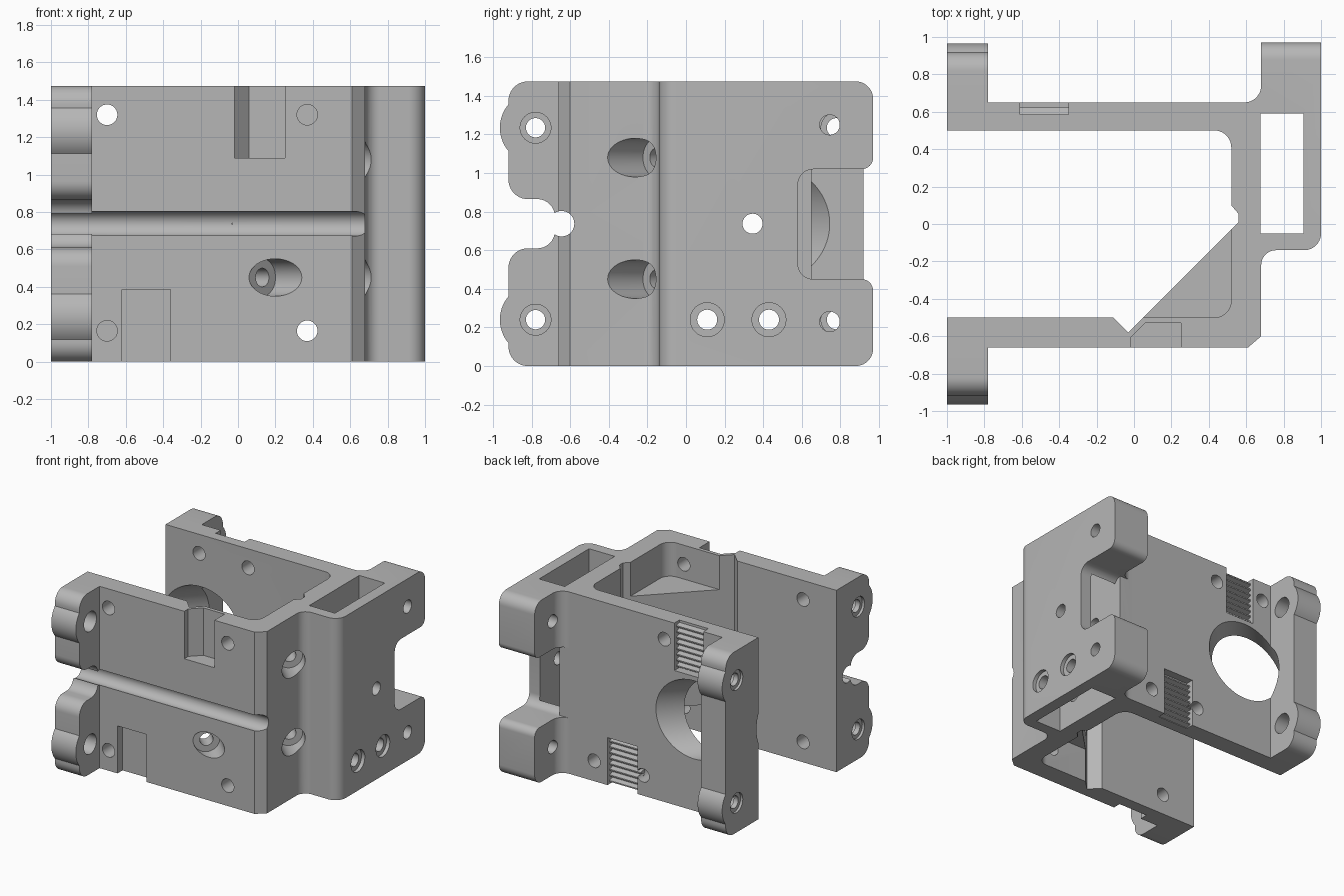
import bpy, bmesh
from math import sin, cos, radians, sqrt
from mathutils import Vector, Matrix

cube = bpy.data.objects.get("Cube")
if cube:
    bpy.data.objects.remove(cube, do_unlink=True)

H = 1.475
MID = H / 2

grey = bpy.data.materials.new("grey_plastic")
grey.use_nodes = True
grey.diffuse_color = (0.47, 0.47, 0.47, 1)
grey.node_tree.nodes["Principled BSDF"].inputs["Base Color"].default_value = (0.47, 0.47, 0.47, 1)


def make_object(name, bm):
    bmesh.ops.recalc_face_normals(bm, faces=bm.faces)
    mesh = bpy.data.meshes.new(name)
    bm.to_mesh(mesh)
    bm.free()
    mesh.materials.append(grey)
    ob = bpy.data.objects.new(name, mesh)
    bpy.context.collection.objects.link(ob)
    return ob


def prism(name, pts, axis, lo, hi):
    """Extrude a flat outline: axis z takes (x, y) points, axis x takes (y, z)."""
    bm = bmesh.new()
    place = (lambda a, b, t: (a, b, t)) if axis == "z" else (lambda a, b, t: (t, a, b))
    face = bm.faces.new([bm.verts.new(place(a, b, lo)) for a, b in pts])
    out = bmesh.ops.extrude_face_region(bm, geom=[face])
    verts = [g for g in out["geom"] if isinstance(g, bmesh.types.BMVert)]
    bmesh.ops.translate(bm, verts=verts, vec=place(0, 0, hi - lo))
    return make_object(name, bm)


def box(name, x0, x1, y0, y1, z0, z1):
    return prism(name, [(x0, y0), (x1, y0), (x1, y1), (x0, y1)], "z", z0, z1)


def rod(name, start, end, r, sides=40, stretch=1):
    """Cylinder between two points, optionally stretched in height."""
    a, b = Vector(start), Vector(end)
    d = b - a
    bm = bmesh.new()
    bmesh.ops.create_cone(bm, cap_ends=True, segments=sides, radius1=r, radius2=r, depth=d.length)
    turn = Vector((0, 0, 1)).rotation_difference(d).to_matrix().to_4x4()
    bmesh.ops.transform(bm, verts=bm.verts, matrix=Matrix.Translation((a + b) / 2)
                        @ Matrix.Diagonal((1, 1, stretch, 1)) @ turn)
    return make_object(name, bm)


def arc(cx, cy, r, a0, a1, n=10):
    return [(cx + r * cos(radians(a0 + (a1 - a0) * i / n)),
             cy + r * sin(radians(a0 + (a1 - a0) * i / n))) for i in range(n + 1)]


def combine(ob, parts, operation):
    """Apply booleans and drop the helper parts."""
    for part in parts:
        m = ob.modifiers.new(part.name, "BOOLEAN")
        m.operation, m.solver, m.object = operation, "EXACT", part
        part.hide_render = True
    bpy.context.view_layer.update()
    deps = bpy.context.evaluated_depsgraph_get()
    mesh = bpy.data.meshes.new_from_object(ob.evaluated_get(deps))
    ob.modifiers.clear()
    ob.data = mesh
    for part in parts:
        bpy.data.objects.remove(part, do_unlink=True)


# Three walls with the diagonal motor face between two relief notches
body = prism("bracket_body", [(-1, -.66), (.61, -.66), (.68, -.6), (.68, .65), (-1, .65), (-1, .5)]
             + arc(.43, .41, .09, 90, 0)
             + [(.52, .1), (.58, .03), (-.03, -.58), (-.11, -.5), (-1, -.5)], "z", 0, H)

# Side channel block: plan outline crossed with its notched side outline
channel = prism("side_channel", [(.56, -.22)] + arc(.76, -.22, .08, 180, 90)
                + arc(.91, -.05, .09, -90, 0) + [(1, .97), (.68, .97)]
                + arc(.59, .74, .09, 0, -90) + [(.56, .65)], "z", 0, H)
side = ([(-.4, 0)] + arc(.88, .09, .09, -90, 0) + arc(.91, .39, .06, 0, 90)
        + arc(.66, .53, .08, 270, 180) + arc(.66, .94, .08, 180, 90)
        + arc(.91, 1.08, .06, -90, 0) + arc(.88, H - .09, .09, 0, 90) + [(-.4, H)])
combine(channel, [prism("side_outline", side, "x", .4, 1.2)], "INTERSECT")

# Hinge lugs: split pair in front, one full-height lug behind
edge = ([(-.58, H), (-.82, H)] + arc(-.82, H - .1, .1, 90, 180)
        + arc(-.78, 1.235, .185, 139, 221, 16))
upper = edge + arc(-.82, .965, .1, 180, 270) + arc(-.77, .775, .09, 90, 10) + [(-.66, .79), (-.58, .79)]
flip = lambda pts: [(a, H - b) for a, b in reversed(pts)]
back = [(-a, b) for a, b in edge + flip(edge)]
lugs = [prism("front_lug_upper", upper, "x", -1, -.78),
        prism("front_lug_lower", flip(upper), "x", -1, -.78),
        prism("back_lug", back, "x", -1, -.78)]
combine(body, [channel] + lugs, "UNION")

cuts = [box("channel_hollow", .675, .905, -.05, .59, -.1, H + .1),
        rod("front_groove", (-1.1, -.645, MID), (.7, -.645, MID), .066)]

# Triangular recesses above and below the motor face
tri = [(.52, .0)] + arc(.43, -.41, .09, 0, -90) + [(.05, -.5), (0, -.5), (.45, 0)]
cuts += [prism("upper_recess", tri, "z", 1.2, H + .1), prism("lower_recess", tri, "z", -.1, .275)]

# Oblique window through the back wall
cuts.append(rod("back_window", (-.93, .25, MID), (-.13, 1.05, MID), .244, 64, 1.3))

# Pockets in the walls
cuts += [prism("front_upper_pocket", [(-.02, -.8), (.25, -.8), (.25, -.53), (.06, -.53), (-.02, -.61)],
               "z", 1.09, H + .1),
         box("front_lower_pocket", -.62, -.36, -.8, -.595, -.1, .385),
         box("back_upper_pocket", -.61, -.35, .585, .8, 1.09, H + .1),
         box("back_lower_pocket", -.02, .25, .585, .8, -.1, .385)]

# Straight screw holes through front and back walls
for x, z in [(-.7, 1.32), (.37, 1.32), (-.7, .165), (.37, .165)]:
    cuts.append(rod("front_hole", (x, -.8, z), (x, -.4, z), .055, 32))
for x, z in [(-.7, 1.32), (-.26, 1.32), (-.07, .165), (.37, .165)]:
    cuts.append(rod("back_hole", (x, .4, z), (x, .8, z), .055, 32))

# Lug bores, wider at both ends
for y in (-.78, .78):
    for z in (.24, 1.235):
        cuts += [rod("lug_bore", (-1.1, y, z), (-.7, y, z), .05, 32),
                 rod("lug_inner_seat", (-.94, y, z), (-.7, y, z), .08, 32),
                 rod("lug_outer_seat", (-1.1, y, z), (-.98, y, z), .08, 32)]

# Holes through the channel side
for y, z, x0 in [(.345, MID, .45), (.745, 1.25, .6), (.745, .23, .6), (.11, .24, .45), (.43, .24, .45)]:
    cuts.append(rod("side_hole", (x0, y, z), (1.1, y, z), .052, 32))
    if z == .24:
        cuts.append(rod("side_seat", (.97, y, z), (1.1, y, z), .088, 32))

# Diagonal motor screws with deep counterbores
for x, y, z in [(.13, -.59, .45), (.5675, -.1525, .45), (.5675, -.1525, 1.08)]:
    cuts += [rod("motor_screw_seat", (x, y, z), (x + .25, y - .25, z), .1),
             rod("motor_screw_hole", (x + .05, y - .05, z), (x - .2, y + .2, z), .05, 32)]
combine(body, cuts, "DIFFERENCE")

# Belt teeth in the back pockets
teeth = []
for x0, x1, z0 in [(-.61, -.35, 1.1), (-.02, .25, .005)]:
    for i in range(8):
        z = z0 + i * .046
        teeth.append(prism("belt_teeth", [(.575, z), (.585, z), (.622, z + .012), (.622, z + .022),
                                          (.585, z + .034), (.575, z + .034)], "x", x0 - .01, x1 + .01))
combine(body, teeth, "UNION")

bpy.ops.object.select_all(action="DESELECT")
body.select_set(True)
bpy.context.view_layer.objects.active = body
bpy.ops.object.shade_smooth_by_angle(angle=radians(30))
